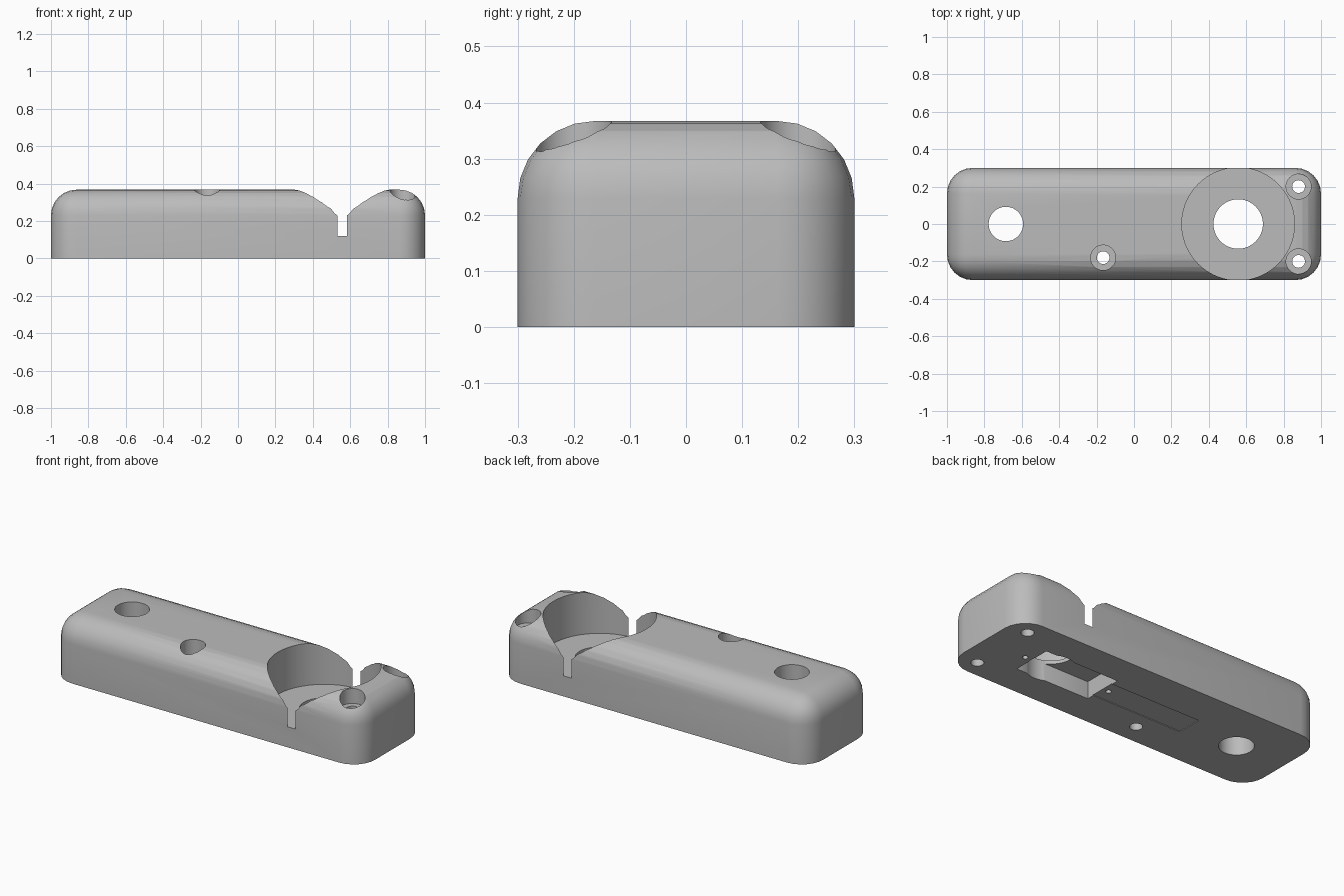
import bpy
import bmesh
from mathutils import Matrix, Vector

default = bpy.data.objects.get("Cube")
if default:
    bpy.data.objects.remove(default, do_unlink=True)

HEIGHT, FILLET = 0.367, 0.137

grey = bpy.data.materials.new("mid grey")
grey.use_nodes = True
COLOUR = (0.5, 0.5, 0.5, 1)
grey.diffuse_color = COLOUR
grey.node_tree.nodes["Principled BSDF"].inputs["Base Color"].default_value = COLOUR


def make_object(name, bm):
    mesh = bpy.data.meshes.new(name)
    bm.to_mesh(mesh)
    bm.free()
    mesh.materials.append(grey)
    obj = bpy.data.objects.new(name, mesh)
    bpy.context.collection.objects.link(obj)
    return obj


def box(name, x0, x1, half_y, z0, z1):
    bm = bmesh.new()
    centre = Vector(((x0 + x1) / 2, 0, (z0 + z1) / 2))
    size = Vector((x1 - x0, 2 * half_y, z1 - z0))
    bmesh.ops.create_cube(bm, size=1, matrix=Matrix.Translation(centre) @ Matrix.Diagonal(size.to_4d()))
    return name, bm


def cylinder(name, x, y, radius, z0, z1, sides=48):
    bm = bmesh.new()
    bmesh.ops.create_cone(bm, cap_ends=True, segments=sides, radius1=radius, radius2=radius,
                          depth=z1 - z0, matrix=Matrix.Translation((x, y, (z0 + z1) / 2)))
    return name, bm


# Body: block with rounded upright and top edges, sharp at the base
name, bm = box("body", -1, 1, 0.3, 0, HEIGHT)
round_edges = [e for e in bm.edges if max(v.co.z for v in e.verts) > 0.1]
bmesh.ops.bevel(bm, geom=round_edges, offset=FILLET, offset_type='OFFSET', segments=6,
                profile=0.5, affect='EDGES', clamp_overlap=False)
body = make_object(name, bm)

# Round recess that just breaks through both sides, with its centre hole
cutters = [
    cylinder("round_recess", 0.557, 0, 0.3013, 0.12, 0.6, 96),
    cylinder("centre_hole", 0.557, 0, 0.132, -0.1, 0.6, 64),
    cylinder("end_hole", -0.685, 0, 0.092, -0.1, 0.6, 64),
    # Underside pocket, shallow channel and its pilot holes
    box("pocket", 0.21, 0.685, 0.118, -0.1, 0.1),
    box("channel", -0.37, 0.25, 0.075, -0.1, 0.004),
    cylinder("pilot_hole", 0.727, 0, 0.015, -0.1, 0.08, 24),
    cylinder("pilot_hole", 0.171, 0, 0.015, -0.1, 0.08, 24),
]

# Counterbored screw holes
for x, y, seat in ((0.88, 0.2, 0.28), (0.88, -0.2, 0.28), (-0.165, -0.18, 0.2)):
    cutters.append(cylinder("screw_hole", x, y, 0.034, -0.1, 0.6))
    cutters.append(cylinder("counterbore", x, y, 0.067, seat, 0.6))

bpy.context.view_layer.objects.active = body
for name, bm in cutters:
    cutter = make_object(name, bm)
    cutter.hide_render = True
    cut = body.modifiers.new(name, 'BOOLEAN')
    cut.operation = 'DIFFERENCE'
    cut.solver = 'EXACT'
    cut.object = cutter
    bpy.ops.object.modifier_apply(modifier=cut.name)
    bpy.data.objects.remove(cutter, do_unlink=True)

# Smooth fillets and bores, keep the cut edges sharp
bpy.ops.object.select_all(action='DESELECT')
body.select_set(True)
bpy.ops.object.shade_smooth_by_angle(angle=0.5)
